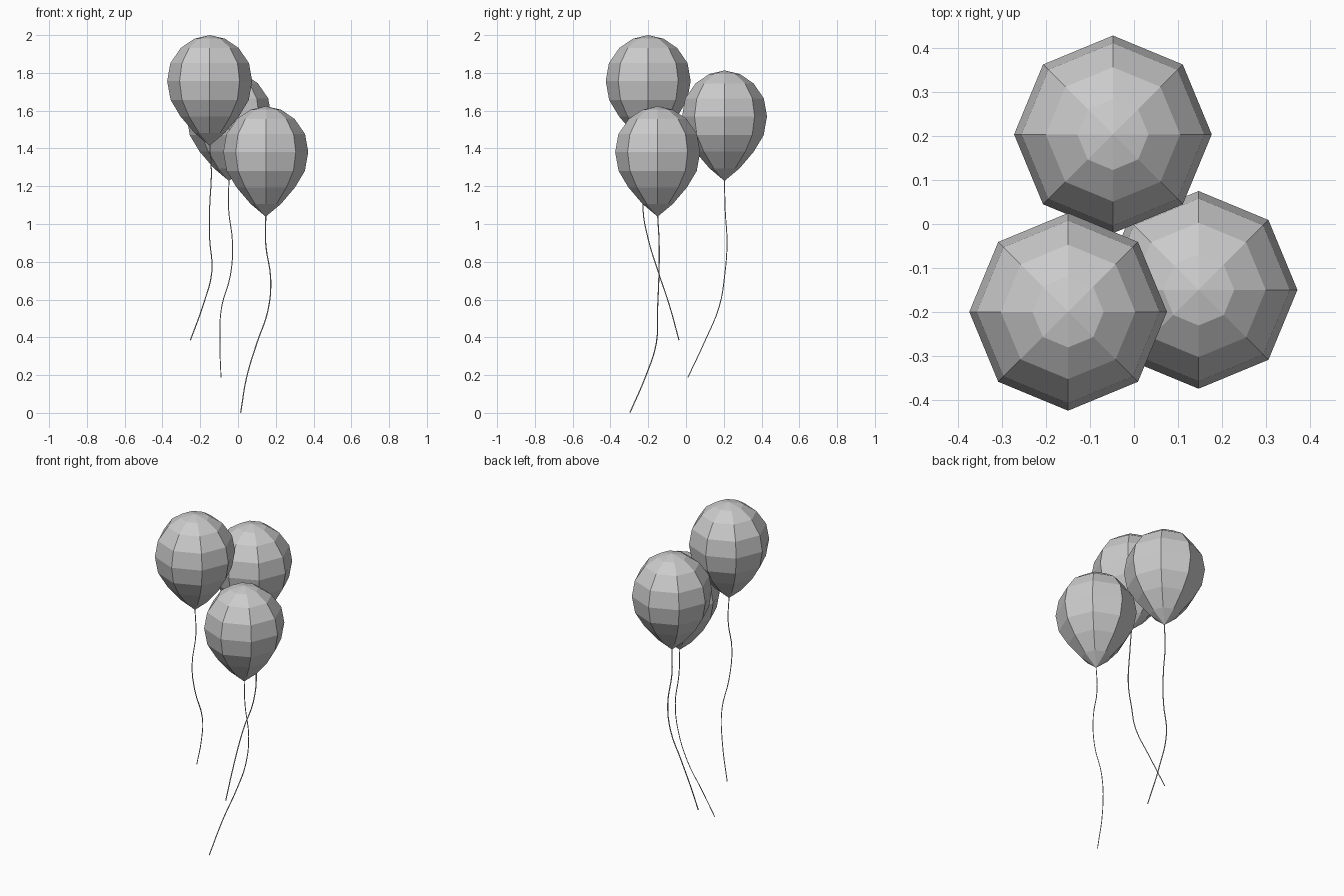
import bpy, bmesh
from math import cos, sin, pi

if "Cube" in bpy.data.objects:
    bpy.data.objects.remove(bpy.data.objects["Cube"])

SIDES = 8
# balloon profile: (drop below the crown, radius)
PROFILE = [(0.019, 0.081), (0.068, 0.153), (0.148, 0.208), (0.243, 0.225),
           (0.343, 0.207), (0.430, 0.155), (0.518, 0.080)]
HEIGHT = 0.585


def balloon(name, x, y, top):
    bm = bmesh.new()
    crown = bm.verts.new((0, 0, 0))
    tip = bm.verts.new((0, 0, -HEIGHT))
    rings = [[bm.verts.new((r * cos(2 * pi * i / SIDES), r * sin(2 * pi * i / SIDES), -d))
              for i in range(SIDES)] for d, r in PROFILE]
    for i in range(SIDES):
        j = (i + 1) % SIDES
        bm.faces.new((crown, rings[0][i], rings[0][j]))
        for a, b in zip(rings, rings[1:]):
            bm.faces.new((a[i], b[i], b[j], a[j]))
        bm.faces.new((rings[-1][i], tip, rings[-1][j]))
    bmesh.ops.recalc_face_normals(bm, faces=bm.faces)
    mesh = bpy.data.meshes.new(name)
    bm.to_mesh(mesh)
    bm.free()
    ob = bpy.data.objects.new(name, mesh)
    ob.location = (x, y, top)
    bpy.context.collection.objects.link(ob)


def string(name, points):
    cu = bpy.data.curves.new(name, 'CURVE')
    cu.dimensions = '3D'
    cu.resolution_u = 4
    cu.bevel_depth = 0.003
    cu.bevel_resolution = 0
    cu.use_fill_caps = True
    sp = cu.splines.new('BEZIER')
    sp.bezier_points.add(len(points) - 1)
    for bp, p in zip(sp.bezier_points, points):
        bp.co = p
        bp.handle_left_type = bp.handle_right_type = 'AUTO'
    ob = bpy.data.objects.new(name, cu)
    bpy.context.collection.objects.link(ob)
    # turn the swept curve into a mesh tube
    bpy.ops.object.select_all(action='DESELECT')
    ob.select_set(True)
    bpy.context.view_layer.objects.active = ob
    bpy.ops.object.convert(target='MESH')


# three balloons at staggered heights
balloon("balloon_high", -0.15, -0.20, 2.0)
balloon("balloon_middle", -0.048, 0.204, 1.813)
balloon("balloon_low", 0.147, -0.15, 1.624)

# wavy strings hanging from the balloon tips
string("string_high", [(-0.15, -0.20, 1.42), (-0.141, -0.204, 1.27), (-0.15, -0.228, 1.09),
                       (-0.15, -0.20, 0.92), (-0.138, -0.148, 0.75),
                       (-0.185, -0.088, 0.57), (-0.252, -0.037, 0.385)])
string("string_middle", [(-0.048, 0.204, 1.235), (-0.05, 0.207, 1.08), (-0.029, 0.217, 0.90),
                         (-0.040, 0.205, 0.73), (-0.087, 0.175, 0.56),
                         (-0.096, 0.10, 0.38), (-0.09, 0.01, 0.188)])
string("string_low", [(0.147, -0.15, 1.045), (0.147, -0.142, 0.89), (0.173, -0.144, 0.71),
                      (0.158, -0.151, 0.54), (0.10, -0.157, 0.37),
                      (0.046, -0.215, 0.19), (0.014, -0.297, 0.001)])
